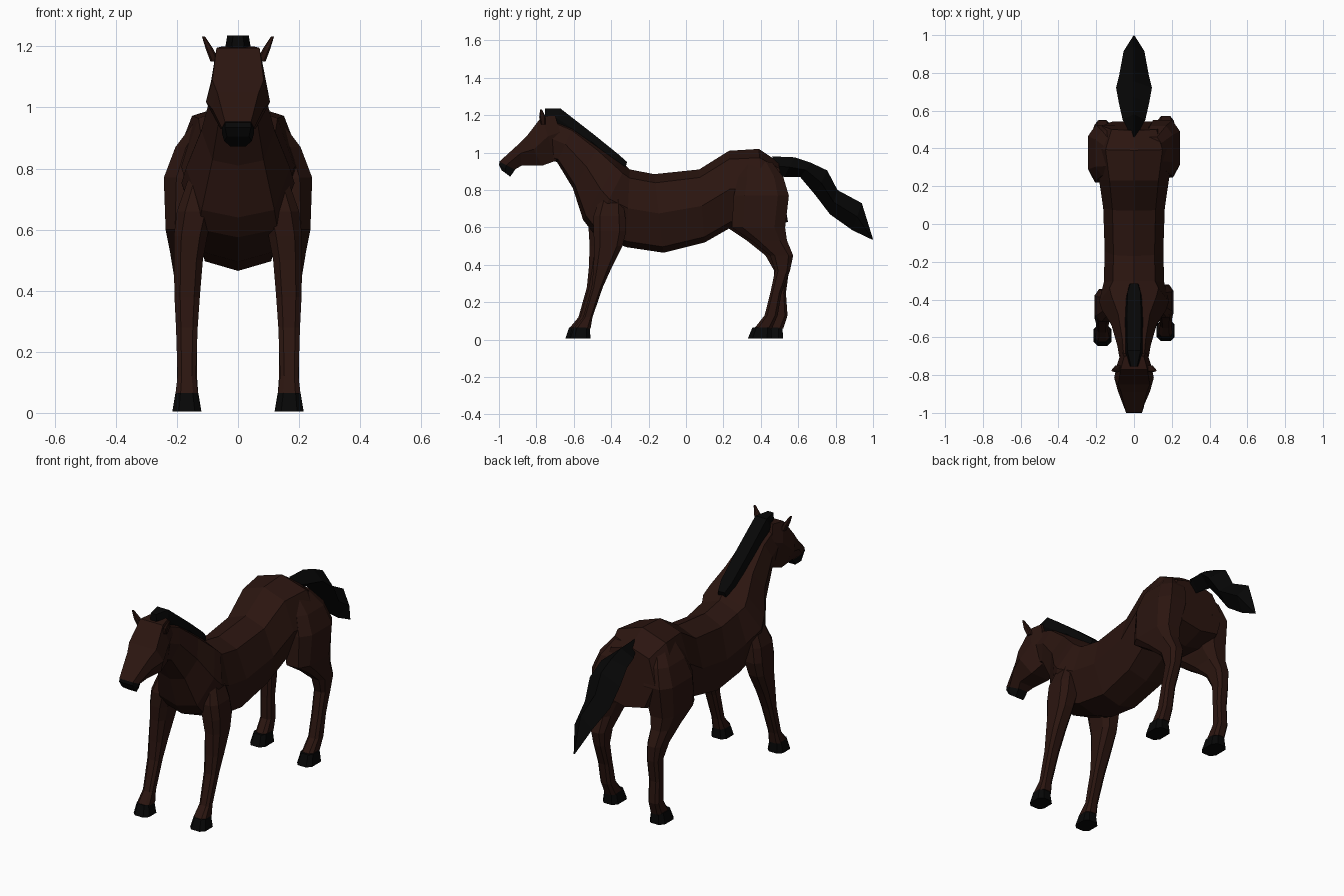
import bpy, bmesh
from mathutils import Vector

def material(name, rgb):
    m = bpy.data.materials.new(name)
    m.diffuse_color = (*rgb, 1)
    return m

BROWN = material("brown coat", (0.024, 0.0075, 0.005))
BLACK = material("black hair", (0.002, 0.002, 0.002))

# unit cross-sections (sideways, up)
ROUND = [(0, 1), (.7, .78), (1, 0), (.7, -.85), (0, -1), (-.7, -.85), (-1, 0), (-.7, .78)]
BLOCK = [(.8, 1), (1, .1), (.55, -1), (-.55, -1), (-1, .1), (-.8, 1)]
DIAMOND = [(0, 1), (1, 0), (0, -1), (-1, 0)]
OCT = [(.55, 1), (1, .6), (1, -.6), (.55, -1), (-.55, -1), (-1, -.6), (-1, .6), (-.55, 1)]

def loft(name, rings, mat):
    """Skin a list of rings into a closed flat-shaded mesh."""
    bm = bmesh.new()
    vs = [[bm.verts.new(p) for p in r] for r in rings]
    n = len(rings[0])
    for a, b in zip(vs, vs[1:]):
        for i in range(n):
            j = (i + 1) % n
            bm.faces.new((a[i], a[j], b[j], b[i]))
    bm.faces.new(vs[0])
    bm.faces.new(vs[-1][::-1])
    bmesh.ops.recalc_face_normals(bm, faces=bm.faces)
    me = bpy.data.meshes.new(name)
    bm.to_mesh(me)
    bm.free()
    me.materials.append(mat)
    ob = bpy.data.objects.new(name, me)
    bpy.context.collection.objects.link(ob)
    return ob

def spine(name, sections, shape, mat):
    """Sections: top y, top z, bottom y, bottom z, half width."""
    rings = []
    for ty, tz, by, bz, w in sections:
        c = Vector((0, (ty + by) / 2, (tz + bz) / 2))
        u = Vector((0, (ty - by) / 2, (tz - bz) / 2))
        rings.append([c + u * v + Vector((w * s, 0, 0)) for s, v in shape])
    return loft(name, rings, mat)

def limb(name, sections, mat, side, dy=0, foot_dy=0):
    """Sections: z, front-to-back y range, inner-to-outer x range.
    The y offset blends from dy at the joint to foot_dy at the ground."""
    rings = []
    for z, y0, y1, x0, x1 in sections:
        t = min(max((.45 - z) / .35, 0), 1)
        off = dy + (foot_dy - dy) * t
        cx, cy, rx, ry = (x0 + x1) / 2, (y0 + y1) / 2, (x1 - x0) / 2, (y1 - y0) / 2
        rings.append([(side * (cx + rx * s), cy + ry * v + off, z) for s, v in OCT])
    return loft(name, rings, mat)

# trunk and neck
spine("body", [
    (.495, .95, .545, .63, .17), (.39, 1.02, .42, .59, .215), (.23, 1.01, .24, .60, .185),
    (.07, .91, .10, .52, .163), (-.17, .885, -.12, .465, .155), (-.30, .91, -.32, .495, .16),
    (-.32, .93, -.50, .575, .185), (-.36, .965, -.55, .64, .17), (-.46, 1.04, -.605, .81, .12),
    (-.60, 1.14, -.69, .95, .088), (-.72, 1.19, -.72, .96, .075)], ROUND, BROWN)

# head and muzzle
spine("head", [
    (-.70, 1.20, -.64, 1.0, .065), (-.77, 1.195, -.70, .955, .088), (-.85, 1.09, -.77, .93, .105),
    (-.89, 1.05, -.88, .93, .085), (-.998, .952, -.915, .91, .053)], BLOCK, BROWN)
spine("muzzle", [
    (-.995, .955, -.912, .912, .052), (-1.0, .935, -.925, .892, .053),
    (-.985, .905, -.94, .872, .045)], BLOCK, BLACK)

# mane and tail
spine("mane", [
    (-.755, 1.235, -.755, 1.17, .02), (-.67, 1.235, -.71, 1.12, .044),
    (-.49, 1.095, -.53, 1.02, .047), (-.36, .99, -.42, .92, .042),
    (-.315, .95, -.33, .90, .025)], BLOCK, BLACK)
spine("tail", [
    (.46, .98, .49, .88, .02), (.58, .975, .525, .87, .06), (.67, .945, .61, .87, .08),
    (.755, .905, .69, .775, .095), (.81, .80, .77, .67, .078), (.94, .73, .89, .585, .055),
    (1.0, .537, .995, .535, .003)], DIAMOND, BLACK)

FRONT = [
    (.76, -.46, -.34, .07, .165), (.66, -.495, -.325, .08, .20), (.58, -.495, -.32, .10, .21),
    (.50, -.49, -.34, .115, .21), (.38, -.495, -.40, .125, .208), (.28, -.505, -.445, .132, .203),
    (.12, -.55, -.50, .138, .198), (.06, -.60, -.51, .13, .205)]
FRONT_HOOF = [(.065, -.60, -.515, .132, .205), (.005, -.62, -.51, .12, .215)]
HIND = [
    (.95, .30, .46, .04, .145), (.87, .28, .52, .05, .205), (.77, .255, .55, .06, .243),
    (.60, .245, .53, .10, .237), (.53, .35, .54, .118, .223), (.45, .45, .573, .125, .21),
    (.37, .49, .57, .13, .20), (.25, .485, .545, .135, .20), (.13, .475, .545, .135, .20),
    (.06, .425, .52, .13, .20)]
HIND_HOOF = [(.065, .415, .515, .13, .205), (.005, .39, .52, .12, .215)]

# legs, hooves and ears; front left and hind right feet stand further forward
for side, label, front, hip, hind in ((1, "right", 0, 0, -.06), (-1, "left", -.025, -.025, 0)):
    limb(f"{label}_front_leg", FRONT, BROWN, side, front, front)
    limb(f"{label}_front_hoof", FRONT_HOOF, BLACK, side, front, front)
    limb(f"{label}_hind_leg", HIND, BROWN, side, hip, hind)
    limb(f"{label}_hind_hoof", HIND_HOOF, BLACK, side, hip, hind)
    limb(f"{label}_ear", [(1.15, -.775, -.75, .06, .09), (1.19, -.785, -.75, .08, .105),
                          (1.232, -.78, -.77, .108, .118)], BROWN, side)
